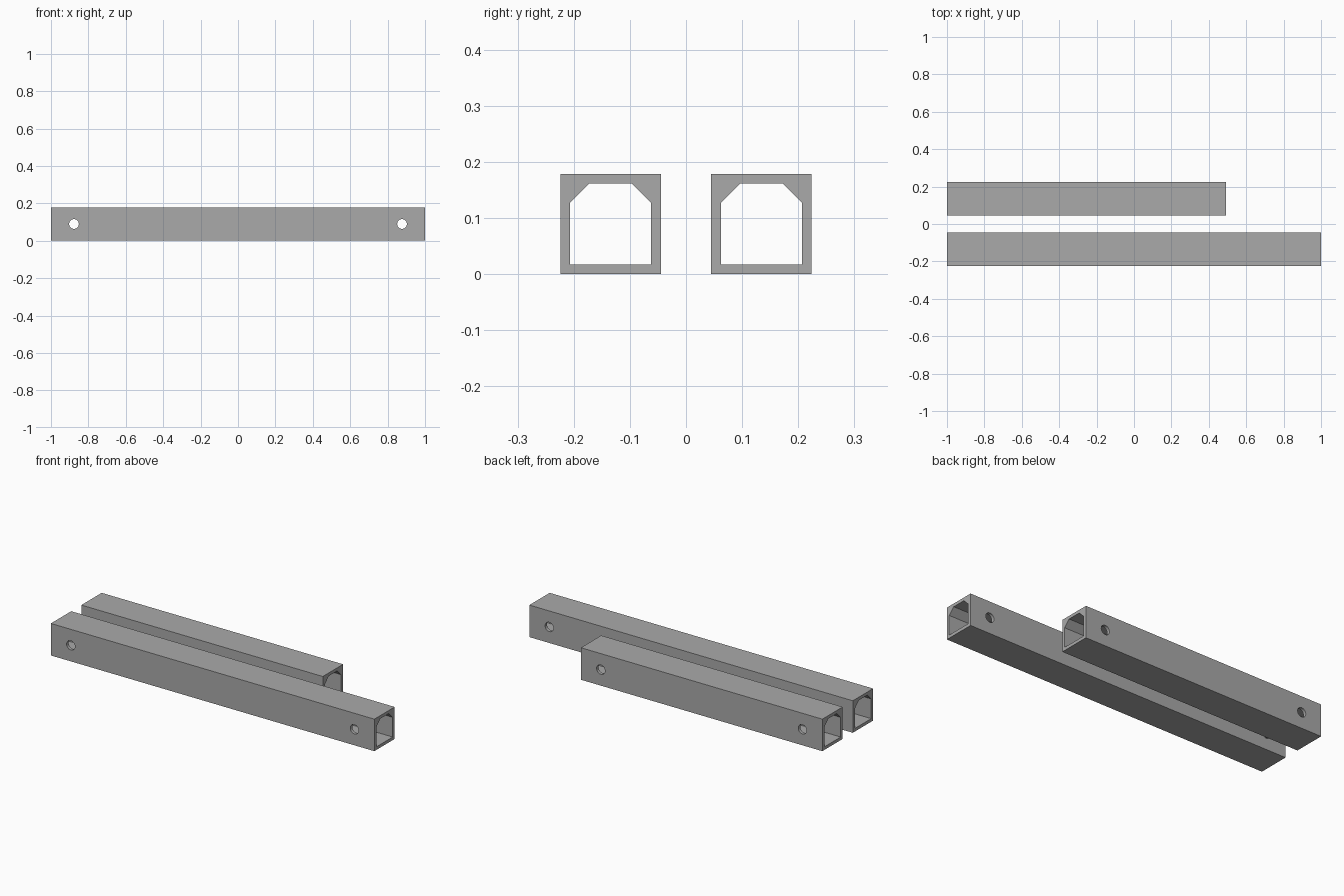
import bpy, bmesh, math
from mathutils import Matrix

if "Cube" in bpy.data.objects:
    bpy.data.objects.remove(bpy.data.objects["Cube"])

grey = bpy.data.materials.new("grey")
grey.diffuse_color = (0.4, 0.4, 0.4, 1)
grey.use_nodes = True
grey.node_tree.nodes["Principled BSDF"].inputs["Base Color"].default_value = grey.diffuse_color

SIZE, WALL, CHAMFER = 0.179, 0.0175, 0.034
HOLE_INSET, HOLE_RADIUS = 0.123, 0.026


def make_object(name, bm):
    bmesh.ops.recalc_face_normals(bm, faces=bm.faces)
    mesh = bpy.data.meshes.new(name)
    bm.to_mesh(mesh)
    bm.free()
    obj = bpy.data.objects.new(name, mesh)
    bpy.context.collection.objects.link(obj)
    mesh.materials.append(grey)
    return obj


def prism(name, profile, x0, x1):
    """Extrude a (y, z) profile along x."""
    bm = bmesh.new()
    face = bm.faces.new([bm.verts.new((x0, y, z)) for y, z in profile])
    out = bmesh.ops.extrude_face_region(bm, geom=[face])
    verts = [v for v in out["geom"] if isinstance(v, bmesh.types.BMVert)]
    bmesh.ops.translate(bm, verts=verts, vec=(x1 - x0, 0, 0))
    return make_object(name, bm)


def cut(target, cutter):
    cutter.hide_render = True
    cutter.hide_set(True)
    mod = target.modifiers.new("cut", 'BOOLEAN')
    mod.operation, mod.solver, mod.object = 'DIFFERENCE', 'EXACT', cutter


def tube(name, x0, x1, yc):
    h = SIZE / 2
    beam = prism(name, [(yc - h, 0), (yc + h, 0), (yc + h, SIZE), (yc - h, SIZE)], x0, x1)
    # Hollow bore with chamfered upper corners
    i, top = h - WALL, SIZE - WALL
    bore = [(yc - i, WALL), (yc + i, WALL), (yc + i, top - CHAMFER),
            (yc + i - CHAMFER, top), (yc - i + CHAMFER, top), (yc - i, top - CHAMFER)]
    cut(beam, prism(name + "_bore_cutter", bore, x0 - 0.1, x1 + 0.1))
    # Round cross holes near both ends
    for label, x in (("left", x0 + HOLE_INSET), ("right", x1 - HOLE_INSET)):
        bm = bmesh.new()
        bmesh.ops.create_cone(bm, cap_ends=True, segments=24, radius1=HOLE_RADIUS,
                              radius2=HOLE_RADIUS, depth=SIZE + 0.04,
                              matrix=Matrix.Translation((x, yc, h)) @ Matrix.Rotation(math.pi / 2, 4, 'X'))
        cut(beam, make_object(f"{name}_{label}_hole_cutter", bm))
    return beam


# Long front tube and short rear tube
tube("long_tube", -1.0, 1.0, -0.1345)
tube("short_tube", -1.0, 0.493, 0.1345)
